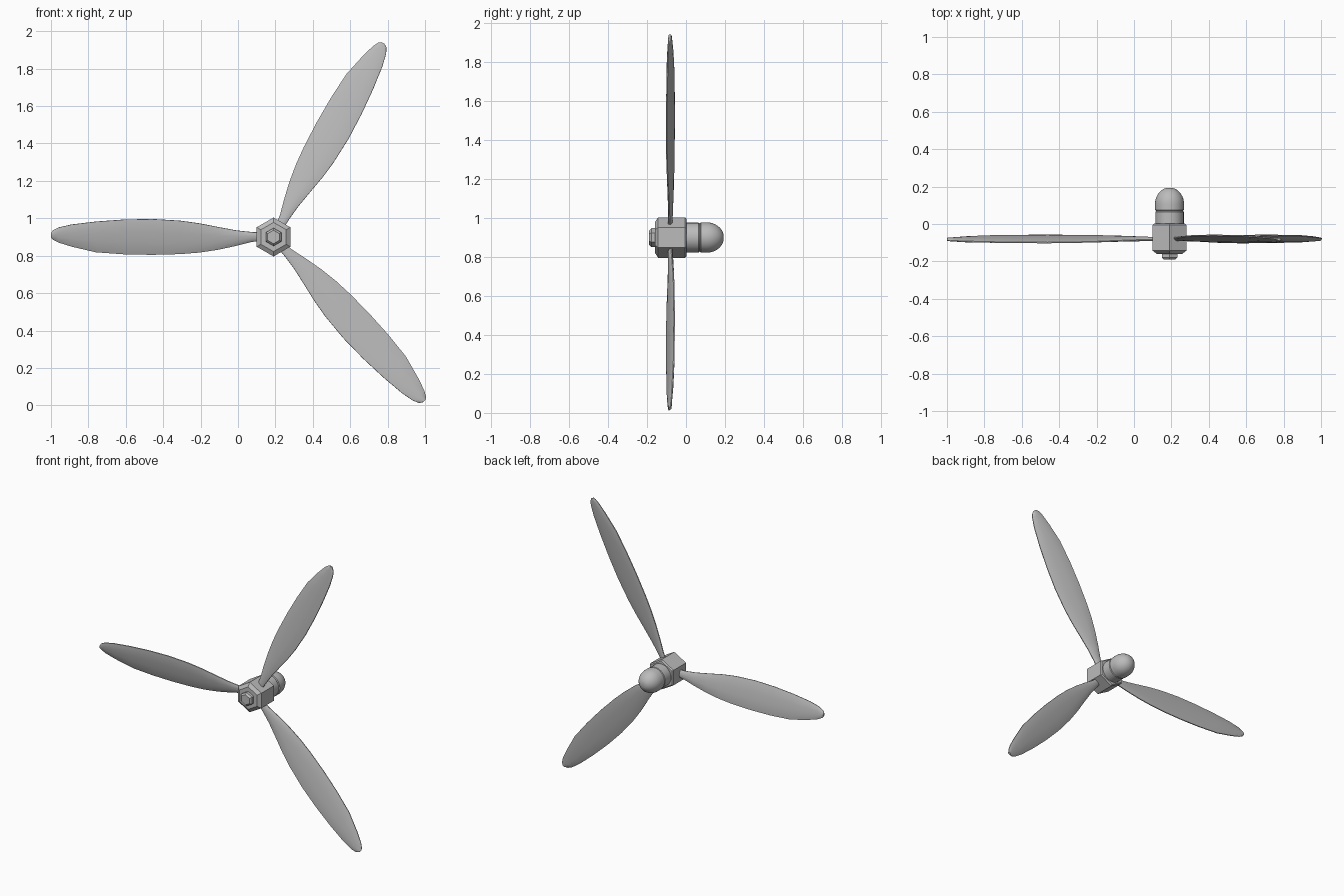
import bpy, bmesh, math
from mathutils import Matrix, Vector

cube = bpy.data.objects.get("Cube")
if cube:
    bpy.data.objects.remove(cube)

metal = bpy.data.materials.new("grey metal")
metal.use_nodes = True
GREY = (0.5, 0.5, 0.5, 1)
metal.diffuse_color = GREY
metal.node_tree.nodes["Principled BSDF"].inputs["Base Color"].default_value = GREY

AXIS = Vector((0.19, 0, 0.9))    # shaft centre line, running along y


def loft(name, rings, location, smooth_angle):
    """Skin a list of equal-length closed rings and cap both ends."""
    bm = bmesh.new()
    loops = [[bm.verts.new(p) for p in ring] for ring in rings]
    n = len(loops[0])
    for a, b in zip(loops, loops[1:]):
        for i in range(n):
            j = (i + 1) % n
            bm.faces.new((a[i], a[j], b[j], b[i]))
    bm.faces.new(loops[0])
    bm.faces.new(loops[-1])
    bmesh.ops.recalc_face_normals(bm, faces=bm.faces)
    mesh = bpy.data.meshes.new(name)
    bm.to_mesh(mesh)
    bm.free()
    mesh.materials.append(metal)
    obj = bpy.data.objects.new(name, mesh)
    obj.location = location
    bpy.context.collection.objects.link(obj)
    bpy.ops.object.select_all(action="DESELECT")
    obj.select_set(True)
    bpy.context.view_layer.objects.active = obj
    bpy.ops.object.shade_smooth_by_angle(angle=math.radians(smooth_angle))
    return obj


def turned(name, profile, sides, smooth_angle):
    """Part with n sides around the shaft, from (y, radius) pairs."""
    rings = []
    for y, r in profile:
        angles = [2 * math.pi * i / sides for i in range(sides)]
        rings.append([(r * math.sin(a), y, r * math.cos(a)) for a in angles])
    return loft(name, rings, AXIS, smooth_angle)


# Hub: hexagonal block, nut, and rounded tail
turned("hub_block", [(-0.16, 0.078), (-0.143, 0.104), (-0.006, 0.104), (0.002, 0.096)], 6, 20)
turned("front_nut", [(-0.155, 0.048), (-0.178, 0.048), (-0.19, 0.036)], 6, 20)
turned("rear_collar", [(-0.01, 0.076), (0.065, 0.076), (0.07, 0.072), (0.08, 0.072)], 32, 30)
dome = [(0.072, 0.072), (0.076, 0.078), (0.105, 0.078)]
for k in range(1, 9):
    t = math.radians(k * 10)
    dome.append((0.105 + 0.09 * math.sin(t), 0.078 * math.cos(t)))
turned("rear_dome", dome, 32, 40)

# Blade outline: distance from shaft, trailing edge, leading edge
OUTLINE = [
    (0.06, -0.020, 0.024), (0.12, -0.027, 0.027), (0.20, -0.048, 0.036),
    (0.30, -0.070, 0.055), (0.40, -0.085, 0.075), (0.50, -0.093, 0.089),
    (0.65, -0.097, 0.098), (0.80, -0.094, 0.095), (0.95, -0.083, 0.084),
    (1.08, -0.052, 0.068), (1.15, -0.030, 0.052), (1.18, -0.014, 0.036),
    (1.191, 0.000, 0.018),
]
PITCH = math.radians(12)
SECTION = 12


def blade(name, degrees):
    a = math.radians(degrees)
    along = Vector((math.cos(a), 0, math.sin(a)))
    across = Vector((math.sin(a), 0, -math.cos(a)))
    front = Vector((0, -1, 0))
    chord = across * math.cos(PITCH) + front * math.sin(PITCH)
    normal = front * math.cos(PITCH) - across * math.sin(PITCH)
    rings = []
    for r, low, high in OUTLINE:
        mid, half = (low + high) / 2, (high - low) / 2
        thick = 0.011 if r < 1.1 else 0.008
        ring = []
        for i in range(SECTION):
            t = 2 * math.pi * (i + 0.5) / SECTION
            c, s = math.cos(t), math.sin(t)
            c /= math.cos(math.pi / SECTION)    # blunt flat edges
            ring.append(along * r + chord * (mid + half * c) + normal * thick * s)
        rings.append(ring)
    return loft(name, rings, AXIS + Vector((0, -0.08, 0)), 40)


for name, degrees in (("right_blade", 180), ("upper_left_blade", 61), ("lower_left_blade", -47)):
    blade(name, degrees)
